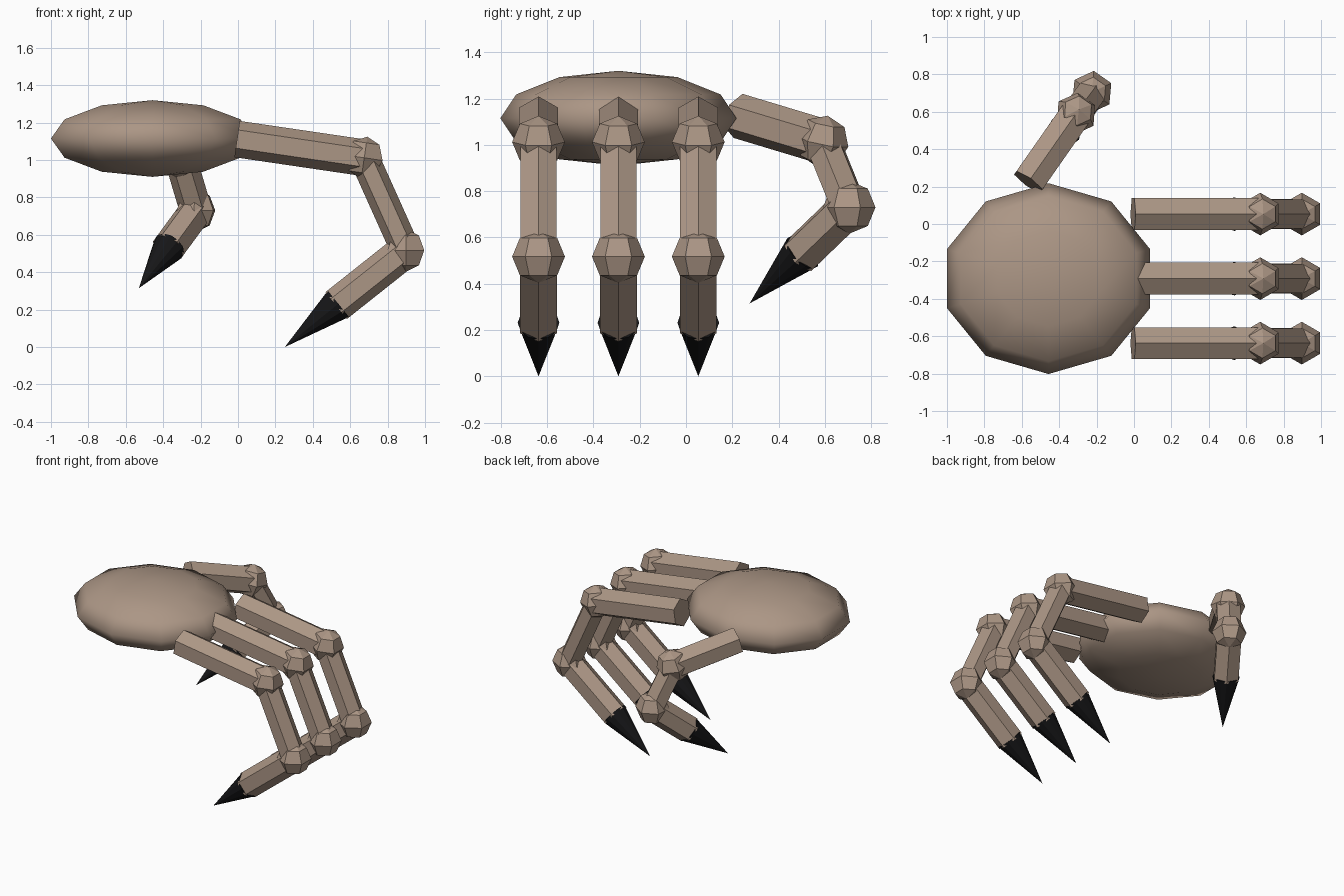
import bpy
import bmesh
from mathutils import Matrix, Vector

if "Cube" in bpy.data.objects:
    bpy.data.objects.remove(bpy.data.objects["Cube"], do_unlink=True)


def make_material(name, color):
    mat = bpy.data.materials.new(name)
    mat.use_nodes = True
    mat.diffuse_color = (*color, 1)
    bsdf = mat.node_tree.nodes["Principled BSDF"]
    bsdf.inputs["Base Color"].default_value = (*color, 1)
    bsdf.inputs["Roughness"].default_value = 0.8
    return mat


SKIN = make_material("brown skin", (0.41, 0.305, 0.235))
CLAW = make_material("black claw", (0.008, 0.008, 0.009))


def add_object(name, bm, mat, smooth=False):
    mesh = bpy.data.meshes.new(name)
    for face in bm.faces:
        face.smooth = smooth
    bm.to_mesh(mesh)
    bm.free()
    mesh.materials.append(mat)
    obj = bpy.data.objects.new(name, mesh)
    bpy.context.collection.objects.link(obj)
    return obj


def frame(origin, direction, side):
    """Local y runs sideways, z along the direction, x across both."""
    z = direction.normalized()
    y = (side - z * side.dot(z)).normalized()
    x = y.cross(z)
    rot = Matrix((x, y, z)).transposed().to_4x4()
    return Matrix.Translation(origin) @ rot


def taper(name, start, end, side, r1, r2, sides, mat, depth=1.0):
    """Prism or cone between two points, one corner facing up."""
    bm = bmesh.new()
    length = (end - start).length
    bmesh.ops.create_cone(bm, cap_ends=True, segments=sides, radius1=r1,
                          radius2=r2, depth=length)
    # Put a corner on the local x axis, whatever the primitive starts with
    bm.verts.ensure_lookup_table()
    first = bm.verts[0].co.to_2d()
    turn = Matrix.Rotation(first.angle_signed(Vector((1, 0))) * -1, 4, "Z")
    squash = Matrix.Diagonal((depth, 1, 1, 1))
    place = frame((start + end) / 2, end - start, side)
    bm.transform(place @ squash @ turn)
    return add_object(name, bm, mat)


def knuckle(name, center, forward, side):
    """Six-sided ball with corners on the sideways axis."""
    bm = bmesh.new()
    bmesh.ops.create_uvsphere(bm, u_segments=6, v_segments=4, radius=0.114)
    equator = max(bm.verts, key=lambda v: v.co.to_2d().length).co.to_2d()
    turn = Matrix.Rotation(-equator.angle_signed(Vector((0, 1))), 4, "Z")
    up = forward.cross(side).normalized()
    bm.transform(frame(center, up, side) @ turn)
    return add_object(name, bm, SKIN)


def finger(name, points, side):
    """Three segments, two knuckles and a claw along a bent path."""
    base, upper, lower, nail, tip = [Vector(p) for p in points]
    side = Vector(side)
    heading = Vector((side.y, -side.x, 0))
    taper(name + "_base_segment", base, upper, side, 0.098, 0.098, 6, SKIN)
    knuckle(name + "_upper_knuckle", upper, upper - base, side)
    taper(name + "_middle_segment", upper, lower, side, 0.09, 0.09, 6, SKIN, 0.88)
    knuckle(name + "_lower_knuckle", lower, heading, side)
    taper(name + "_end_segment", lower, nail, side, 0.092, 0.092, 6, SKIN)
    back = (lower - nail).normalized() * 0.015
    taper(name + "_claw", nail + back, tip, side, 0.09, 0, 12, CLAW)


# Palm: flattened ball with ten sides, a corner pointing back
palm = bmesh.new()
bmesh.ops.create_uvsphere(palm, u_segments=10, v_segments=6, radius=1)
corner = max(palm.verts, key=lambda v: v.co.to_2d().length).co.to_2d()
palm.transform(Matrix.Translation((-0.457, -0.292, 1.115))
               @ Matrix.Diagonal((0.571, 0.51, 0.205, 1))
               @ Matrix.Rotation(-corner.angle_signed(Vector((0, 1))), 4, "Z"))
add_object("palm", palm, SKIN, smooth=True)

# Three matching fingers
for name, y in (("front_finger", -0.637), ("middle_finger", -0.292),
                ("back_finger", 0.053)):
    finger(name, [(-0.005, y, 1.112), (0.675, y, 1.012), (0.897, y, 0.517),
                  (0.525, y, 0.222), (0.25, y, 0)], (0, 1, 0))

# Thumb, reaching backwards
finger("thumb", [(-0.565, 0.225, 1.125), (-0.31, 0.59, 1.015),
                 (-0.225, 0.705, 0.73), (-0.374, 0.494, 0.527),
                 (-0.53, 0.275, 0.315)], (-0.82, 0.575, 0))
